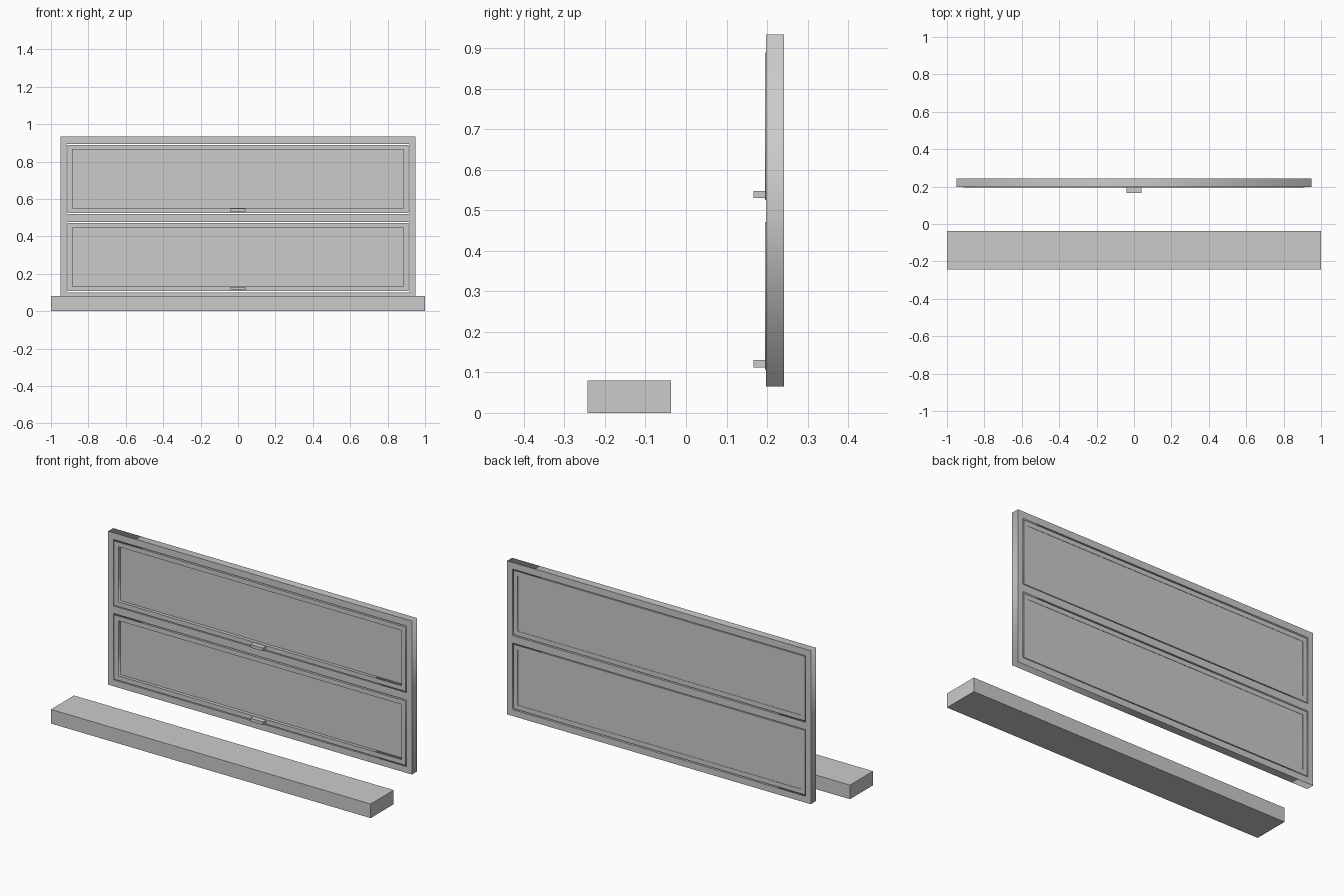
import bpy

if "Cube" in bpy.data.objects:
    bpy.data.objects.remove(bpy.data.objects["Cube"])

grey = bpy.data.materials.new("light grey")
grey.use_nodes = True
colour = (0.6, 0.6, 0.6, 1)
grey.diffuse_color = colour
grey.node_tree.nodes["Principled BSDF"].inputs["Base Color"].default_value = colour


def add_mesh(name, verts, faces):
    mesh = bpy.data.meshes.new(name)
    mesh.from_pydata(verts, [], faces)
    mesh.materials.append(grey)
    obj = bpy.data.objects.new(name, mesh)
    bpy.context.collection.objects.link(obj)
    return obj


def box(name, half_width, y0, y1, z0, z1):
    """Box centred on x = 0."""
    verts = [(x, y, z) for x in (-half_width, half_width)
             for y in (y0, y1) for z in (z0, z1)]
    faces = [(0, 1, 3, 2), (4, 6, 7, 5), (0, 4, 5, 1),
             (2, 3, 7, 6), (0, 2, 6, 4), (1, 5, 7, 3)]
    return add_mesh(name, verts, faces)


def framed(name, outer, openings, y0, y1):
    """Flat slab with rectangular openings; rectangles are (half width, z0, z1)."""
    curve = bpy.data.curves.new(name, "CURVE")
    curve.dimensions = "2D"
    curve.fill_mode = "BOTH"
    curve.extrude = (y1 - y0) / 2
    for half, z0, z1 in [outer] + openings:
        spline = curve.splines.new("POLY")
        spline.points.add(3)
        corners = [(-half, z0), (half, z0), (half, z1), (-half, z1)]
        for point, (x, z) in zip(spline.points, corners):
            point.co = (x, z, 0, 1)
        spline.use_cyclic_u = True
    helper = bpy.data.objects.new(name + "_outline", curve)
    bpy.context.collection.objects.link(helper)
    bpy.context.view_layer.update()
    depsgraph = bpy.context.evaluated_depsgraph_get()
    mesh = bpy.data.meshes.new_from_object(helper.evaluated_get(depsgraph))
    bpy.data.objects.remove(helper)
    # Stand the outline upright
    middle = (y0 + y1) / 2
    for v in mesh.vertices:
        x, z, depth = v.co
        v.co = (x, middle - depth, z)
    mesh.materials.clear()
    mesh.materials.append(grey)
    obj = bpy.data.objects.new(name, mesh)
    bpy.context.collection.objects.link(obj)
    return obj


# Sill standing in front
box("sill", 1.0, -0.243, -0.037, 0, 0.08)

# Outer frame with two openings
SASH_HALF, GAP, RAIL = 0.911, 0.006, 0.026
sashes = {"lower": (0.107, 0.471), "upper": (0.525, 0.889)}
framed("window_frame", (0.95, 0.065, 0.933),
       [(SASH_HALF + GAP, z0 - GAP, z1 + GAP) for z0, z1 in sashes.values()],
       0.197, 0.242)

# Sashes, panes and pull handles
for level, (z0, z1) in sashes.items():
    hole = (SASH_HALF - RAIL, z0 + RAIL, z1 - RAIL)
    framed(level + "_sash", (SASH_HALF, z0, z1), [hole], 0.195, 0.240)
    box(level + "_pane", hole[0], 0.214, 0.238, hole[1], hole[2])
    box(level + "_handle", 0.04, 0.167, 0.196, z0 + 0.005, z0 + 0.023)
